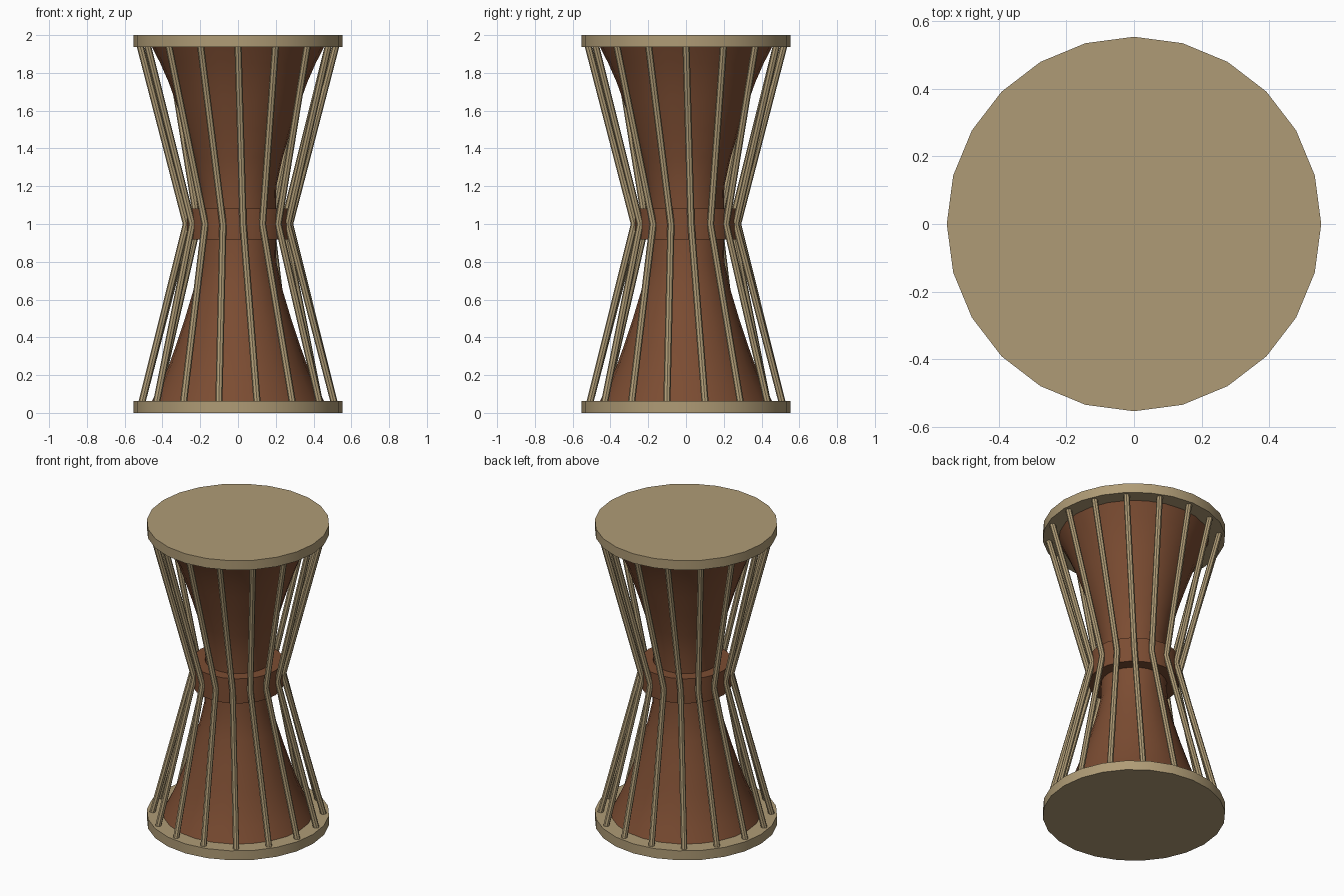
import bpy, bmesh, math

if "Cube" in bpy.data.objects:
    bpy.data.objects.remove(bpy.data.objects["Cube"])


def material(name, rgb):
    m = bpy.data.materials.new(name)
    m.diffuse_color = (*rgb, 1.0)
    m.use_nodes = True
    m.node_tree.nodes["Principled BSDF"].inputs["Base Color"].default_value = m.diffuse_color
    return m


TAN = material("pale hide", (0.43, 0.33, 0.18))
WOOD = material("brown wood", (0.20, 0.073, 0.032))


def finish(bm, name, mat):
    bmesh.ops.recalc_face_normals(bm, faces=bm.faces)
    mesh = bpy.data.meshes.new(name)
    bm.to_mesh(mesh)
    bm.free()
    mesh.materials.append(mat)
    ob = bpy.data.objects.new(name, mesh)
    bpy.context.collection.objects.link(ob)
    bpy.ops.object.select_all(action='DESELECT')
    ob.select_set(True)
    bpy.context.view_layer.objects.active = ob
    bpy.ops.object.shade_smooth_by_angle(angle=math.radians(30))
    return ob


def loft(bm, rings, sides, capped=True):
    """Join circles given as (x, y, z, radius) into a tube."""
    loops = []
    for x, y, z, r in rings:
        loops.append([bm.verts.new((x + r * math.cos(2 * math.pi * i / sides),
                                    y + r * math.sin(2 * math.pi * i / sides), z))
                      for i in range(sides)])
    for a, b in zip(loops, loops[1:]):
        for i in range(sides):
            j = (i + 1) % sides
            bm.faces.new((a[i], a[j], b[j], b[i]))
    if capped:
        bm.faces.new(loops[0][::-1])
        bm.faces.new(loops[-1])


def lathe(name, profile, mat, capped=True):
    bm = bmesh.new()
    loft(bm, [(0, 0, z, r) for z, r in profile], 24, capped)
    return finish(bm, name, mat)


# Drum heads
lathe("bottom_head", [(0, 0.553), (0.063, 0.553)], TAN)
lathe("top_head", [(1.937, 0.553), (2.0, 0.553)], TAN)

# Hourglass body, mirrored about the waist
half = [(0.0, 0.198), (0.2, 0.203), (0.35, 0.236), (0.5, 0.281),
        (0.65, 0.331), (0.75, 0.367), (0.85, 0.411), (0.937, 0.455)]
profile = [(1 - d, r) for d, r in reversed(half)] + [(1 + d, r) for d, r in half[1:]]
lathe("body", profile, WOOD, capped=False)

# Waist band
lathe("waist_band", [(0.918, 0.275), (1.082, 0.275)], WOOD)

# Tension cords, each twisting slightly from head to head
bm = bmesh.new()
for k in range(16):
    rings = []
    for z, dist, turn in ((0.05, 0.52, 11.25), (1.0, 0.275, 5.625), (1.95, 0.52, 0)):
        a = math.radians(k * 22.5 + turn)
        rings.append((dist * math.cos(a), dist * math.sin(a), z, 0.019))
    loft(bm, rings, 8)
cords = finish(bm, "tension_cords", TAN)
bpy.ops.object.shade_smooth_by_angle(angle=math.radians(50))
